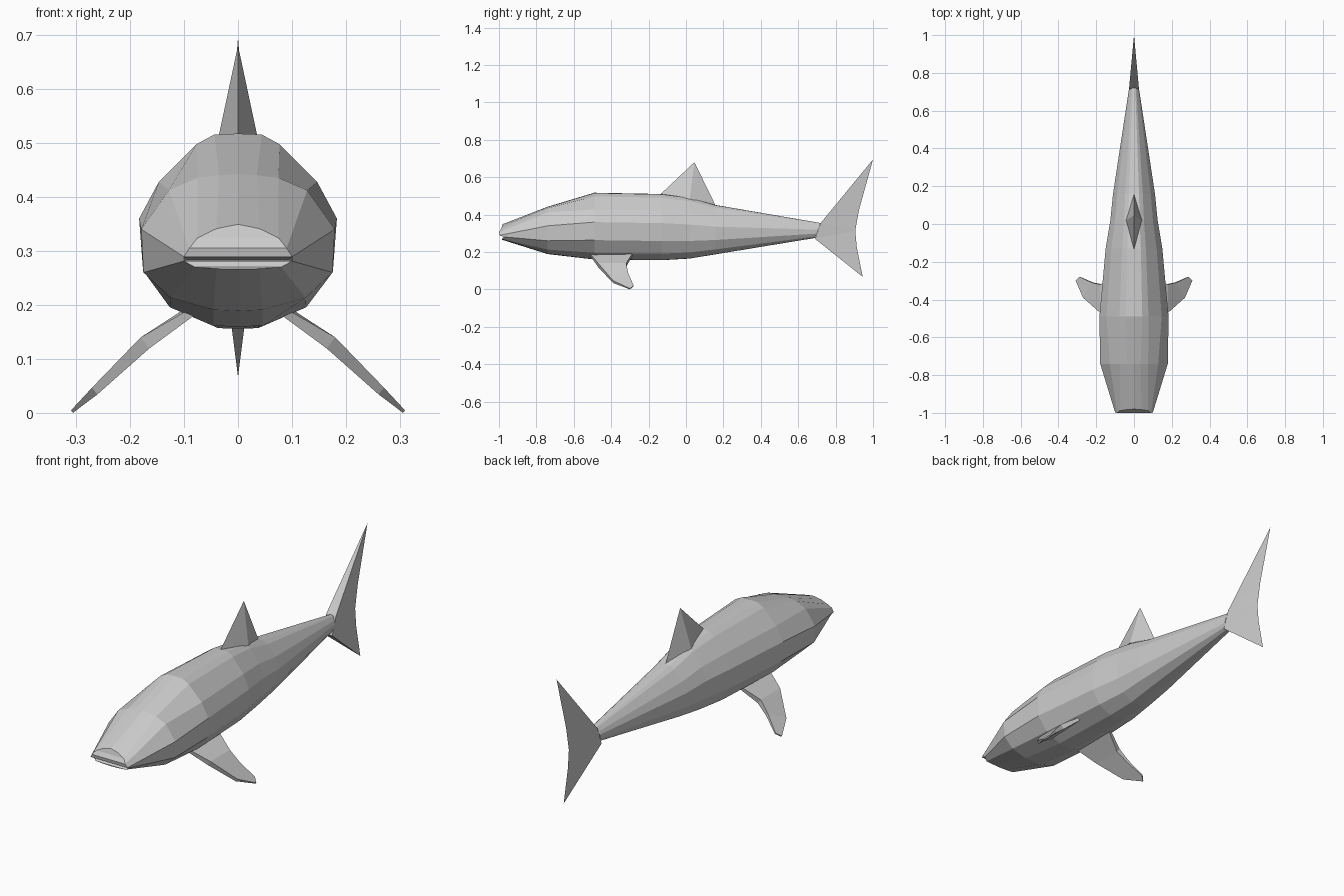
import bpy, bmesh
from mathutils import Vector

cube = bpy.data.objects.get("Cube")
if cube:
    bpy.data.objects.remove(cube, do_unlink=True)

grey = bpy.data.materials.new("skin_grey")
grey.use_nodes = True
COLOUR = (0.6, 0.6, 0.6, 1)
grey.diffuse_color = COLOUR
grey.node_tree.nodes["Principled BSDF"].inputs["Base Color"].default_value = COLOUR


def make(name, verts, faces):
    """Flat-shaded mesh object with outward normals."""
    bm = bmesh.new()
    vs = [bm.verts.new(v) for v in verts]
    for f in faces:
        bm.faces.new([vs[i] for i in f])
    bmesh.ops.recalc_face_normals(bm, faces=bm.faces)
    mesh = bpy.data.meshes.new(name)
    bm.to_mesh(mesh)
    bm.free()
    mesh.materials.append(grey)
    ob = bpy.data.objects.new(name, mesh)
    bpy.context.collection.objects.link(ob)
    return ob


# Half cross-section from top centre to bottom centre: (x, height) as fractions
SECTION = [(0, 1), (.24, .995), (.42, .945), (.80, .75), (1, .56),
           (.96, .29), (.69, .10), (.25, .003), (0, 0)]


def section(y_top, y_low, half, top, low):
    return [(x * half, y_low + (y_top - y_low) * h, low + (top - low) * h)
            for x, h in SECTION]


snout = [(0, -.98, .354), (.04, -.983, .346), (.075, -.988, .329),
         (.09, -1, .310), (.1, -.997, .294), (.1, -.975, .286),
         (.08, -.985, .275), (.04, -.985, .272), (0, -.985, .271)]
cheek = [(x, -.74, z) for x, z in
         [(0, .447), (.035, .445), (.075, .44), (.128, .417), (.179, .345),
          (.175, .265), (.125, .218), (.045, .196), (0, .194)]]
halves = [snout, cheek,
          section(-.49, -.49, .183, .522, .165),
          section(-.13, -.13, .150, .515, .161),
          section(.02, .02, .125, .495, .170),
          section(.16, .16, .111, .456, .193),
          section(.72, .69, .028, .36, .28)]

# Body: full 16-sided rings bridged along the length
N = 16
verts, faces = [], []
for h in halves:
    verts += h + [(-x, y, z) for x, y, z in h[-2:0:-1]]
for r in range(len(halves) - 1):
    for i in range(N):
        j = (i + 1) % N
        faces.append((r * N + i, r * N + j, (r + 1) * N + j, (r + 1) * N + i))
faces.append([(len(halves) - 1) * N + i for i in range(N)])

# Snout front in rows, with a recessed mouth line between the lips
mouth = len(verts)
verts += [(.094, -.93, .288), (-.094, -.93, .288)]
rows = [(i, N - i) for i in range(1, 5)] + [(mouth, mouth + 1)]
rows += [(i, N - i) for i in range(5, 8)]
faces += [(0, 1, 15), (7, 8, 9), (4, mouth, 5), (12, 11, mouth + 1)]
faces += [(a[0], b[0], b[1], a[1]) for a, b in zip(rows, rows[1:])]
make("body", verts, faces)

# Dorsal fin: four-sided spike
make("dorsal_fin",
     [(0, -.135, .515), (.042, .02, .488), (0, .16, .45), (-.042, .02, .488), (0, .045, .685)],
     [(0, 1, 4), (1, 2, 4), (2, 3, 4), (3, 0, 4), (3, 2, 1, 0)])

# Tail fin: broad leading edge narrowing to a sharp curved trailing edge
make("tail_fin",
     [(.026, .72, .36), (-.026, .72, .36), (.026, .69, .275), (-.026, .69, .275),
      (0, 1, .70), (0, .925, .43), (0, .905, .32), (0, .913, .23), (0, .945, .072)],
     [(0, 4, 1), (2, 3, 8),
      (0, 5, 4), (0, 6, 5), (0, 2, 6), (2, 7, 6), (2, 8, 7),
      (1, 4, 5), (1, 5, 6), (1, 6, 3), (3, 6, 7), (3, 7, 8), (0, 1, 3, 2)])

# Pectoral fins: swept blades, thick at the root and thin at the tip
LEADING = [(.085, -.515, .200), (.180, -.47, .145), (.270, -.39, .052), (.309, -.30, .010)]
TRAILING = [(.095, -.285, .200), (.180, -.32, .145), (.225, -.31, .095), (.288, -.28, .026)]
THICK = [.014, .026, .016, .006]
for name, side in (("left_pectoral_fin", 1), ("right_pectoral_fin", -1)):
    verts, faces = [], []
    for a, b, t in zip(LEADING, TRAILING, THICK):
        down = Vector((-.6, 0, -.8)) * t
        a, b = Vector(a), Vector(b)
        ring = [a, b, b + down, a + down]
        verts += [(side * p.x, p.y, max(p.z, 0)) for p in ring]
    for r in range(3):
        for i in range(4):
            j = (i + 1) % 4
            faces.append((r * 4 + i, r * 4 + j, r * 4 + 4 + j, r * 4 + 4 + i))
    faces += [(3, 2, 1, 0), (12, 13, 14, 15)]
    make(name, verts, faces)

# Rest the lowest point on the ground
parts = [bpy.data.objects[n] for n in ("body", "dorsal_fin", "tail_fin",
                                       "left_pectoral_fin", "right_pectoral_fin")]
low = min(v.co.z for ob in parts for v in ob.data.vertices)
for ob in parts:
    for v in ob.data.vertices:
        v.co.z -= low
